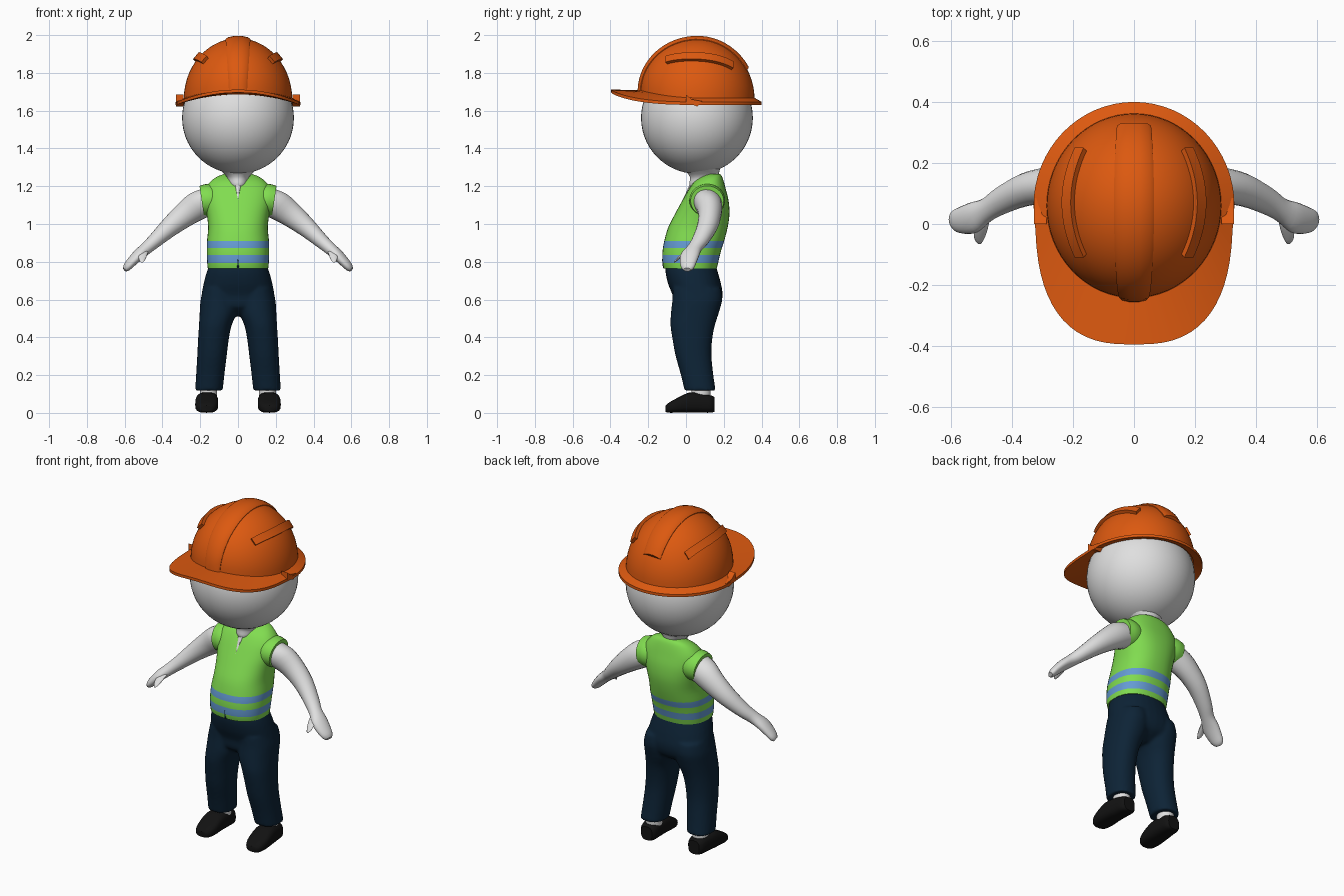
import bpy, bmesh, math
from mathutils import Vector

if "Cube" in bpy.data.objects:
    bpy.data.objects.remove(bpy.data.objects["Cube"])


def material(name, rgb):
    m = bpy.data.materials.new(name)
    m.diffuse_color = (*rgb, 1)
    m.use_nodes = True
    m.node_tree.nodes["Principled BSDF"].inputs["Base Color"].default_value = m.diffuse_color
    return m


ORANGE = material("helmet orange", (0.72, 0.10, 0.005))
WHITE = material("plain white", (0.74, 0.74, 0.74))
GREEN = material("vest green", (0.22, 0.72, 0.08))
BLUE = material("stripe blue", (0.13, 0.33, 0.66))
NAVY = material("trouser navy", (0.004, 0.017, 0.037))
BLACK = material("shoe black", (0.006, 0.006, 0.006))


def add_loops(bm, loops, wrap=False):
    """Bridge equal closed loops; cap the ends or wrap round."""
    rows = [[bm.verts.new(p) for p in loop] for loop in loops]
    n = len(rows[0])
    for i in range(len(rows) if wrap else len(rows) - 1):
        a, b = rows[i], rows[(i + 1) % len(rows)]
        for j in range(n):
            k = (j + 1) % n
            bm.faces.new((a[j], a[k], b[k], b[j]))
    if not wrap:
        bm.faces.new(rows[0])
        bm.faces.new(rows[-1])


def finish(name, bm, mat, angle=40):
    bmesh.ops.recalc_face_normals(bm, faces=bm.faces[:])
    me = bpy.data.meshes.new(name)
    bm.to_mesh(me)
    bm.free()
    me.materials.append(mat)
    me.polygons.foreach_set("use_smooth", [True] * len(me.polygons))
    me.set_sharp_from_angle(angle=math.radians(angle))
    ob = bpy.data.objects.new(name, me)
    bpy.context.collection.objects.link(ob)
    return ob


def make(name, loops, mat, wrap=False, angle=40):
    bm = bmesh.new()
    add_loops(bm, loops, wrap)
    return finish(name, bm, mat, angle)


def smooth_rings(rings, steps):
    """Catmull-Rom interpolation of (x, y, z, a, b) rings."""
    out = []
    for i in range(len(rings) - 1):
        p0, p1, p2, p3 = (rings[max(0, min(len(rings) - 1, i + d))] for d in (-1, 0, 1, 2))
        for s in range(steps):
            t = s / steps
            out.append([0.5 * (2 * b + (c - a) * t + (2 * a - 5 * b + 4 * c - d) * t * t
                               + (3 * b - a - 3 * c + d) * t ** 3)
                        for a, b, c, d in zip(p0, p1, p2, p3)])
    return out + [rings[-1]]


def loft(rings, u=(1, 0, 0), v=(0, 1, 0), side=1, power=2.0, seg=28, steps=3):
    u, v = Vector(u), Vector(v)
    loops = []
    for x, y, z, a, b in smooth_rings(rings, steps):
        loop = []
        for i in range(seg):
            t = 2 * math.pi * i / seg
            c, s = math.cos(t), math.sin(t)
            p = (Vector((x, y, z)) + u * a * math.copysign(abs(c) ** (2 / power), c)
                 + v * b * math.copysign(abs(s) ** (2 / power), s))
            loop.append((p.x * side, p.y, p.z))
        loops.append(loop)
    return loops


def fb(z, rx, front, back, x=0):
    """Horizontal ring from its front and back limits."""
    return (x, (front + back) / 2, z, rx, (back - front) / 2)


# Head and neck
bm = bmesh.new()
bmesh.ops.create_uvsphere(bm, u_segments=48, v_segments=28, radius=0.296)
bmesh.ops.translate(bm, verts=bm.verts, vec=(0, 0.058, 1.562))
finish("head", bm, WHITE)
make("neck", loft([fb(1.18, 0.03, 0.03, 0.15), fb(1.21, 0.052, 0.018, 0.165),
                   fb(1.25, 0.06, 0.02, 0.17), fb(1.29, 0.10, -0.01, 0.18)]), WHITE)

# Vest with two reflective stripes
vest = make("vest", loft([
    fb(0.765, 0.160, -0.118, 0.163), fb(0.794, 0.163, -0.124, 0.170),
    fb(0.836, 0.165, -0.125, 0.180), fb(0.873, 0.165, -0.122, 0.190),
    fb(0.910, 0.164, -0.115, 0.202), fb(0.98, 0.158, -0.095, 0.220),
    fb(1.05, 0.165, -0.060, 0.230), fb(1.12, 0.178, -0.022, 0.226),
    fb(1.18, 0.176, 0.012, 0.212), fb(1.225, 0.145, 0.045, 0.200),
    fb(1.252, 0.108, 0.085, 0.190), fb(1.265, 0.07, 0.115, 0.18)],
    power=2.35, seg=40), GREEN, angle=60)
vest.data.materials.append(BLUE)
for f in vest.data.polygons:
    if 0.794 < f.center.z < 0.836 or 0.873 < f.center.z < 0.91:
        f.material_index = 1

# Collar opening and hem slit
make("collar_opening", loft([(0, -0.033, 1.09, 0.001, 0.005), (0, -0.001, 1.15, 0.007, 0.006),
                             (0, 0.024, 1.205, 0.014, 0.007)], seg=8), WHITE)
make("hem_slit", loft([(0, -0.119, 0.766, 0.006, 0.003), (0, -0.125, 0.815, 0.001, 0.002)],
                      seg=8, steps=1), NAVY)

# Trousers: hips and legs fused into one skin
bm = bmesh.new()
add_loops(bm, loft([fb(0.785, 0.150, -0.108, 0.155), fb(0.74, 0.168, -0.108, 0.170),
                    fb(0.68, 0.183, -0.094, 0.186), fb(0.62, 0.193, -0.07, 0.194),
                    fb(0.56, 0.185, -0.06, 0.175), fb(0.515, 0.07, 0.0, 0.11)], power=2.2))
for side in (1, -1):
    add_loops(bm, loft([
        fb(0.66, 0.085, -0.07, 0.185, 0.098), fb(0.60, 0.098, -0.072, 0.192, 0.100),
        fb(0.53, 0.098, -0.080, 0.174, 0.105), fb(0.46, 0.086, -0.082, 0.152, 0.121),
        fb(0.38, 0.081, -0.070, 0.138, 0.131), fb(0.30, 0.078, -0.055, 0.135, 0.138),
        fb(0.20, 0.075, -0.027, 0.145, 0.147), fb(0.118, 0.073, -0.008, 0.157, 0.154)],
        side=side, power=2.2))
pants = finish("trousers", bm, NAVY)
mod = pants.modifiers.new("fuse", 'REMESH')
mod.mode, mod.voxel_size, mod.use_smooth_shade = 'VOXEL', 0.01, True
mod = pants.modifiers.new("relax", 'SMOOTH')
mod.iterations = 4

# Mirrored limbs
across = Vector((0.25, 0.97, 0)).normalized()
along = Vector((0.76, -0.2, -0.62)).normalized()
up = along.cross(across).normalized()
for side, tag in ((1, "left"), (-1, "right")):
    make(tag + "_armhole", loft([(0.10, 0.112, 1.128, 0.085, 0.075), (0.15, 0.112, 1.126, 0.095, 0.086),
                                 (0.192, 0.112, 1.122, 0.088, 0.080)],
                                (0, 1, 0), (0.15, 0, 1), side), GREEN)
    # Arm tapering into a flat mitten hand
    make(tag + "_arm", loft([
        (0.15, 0.112, 1.125, 0.078, 0.075), (0.21, 0.118, 1.098, 0.076, 0.078),
        (0.28, 0.125, 1.050, 0.062, 0.067), (0.36, 0.112, 0.985, 0.054, 0.053),
        (0.44, 0.075, 0.912, 0.045, 0.039), (0.485, 0.045, 0.872, 0.040, 0.033),
        (0.525, 0.022, 0.838, 0.050, 0.030), (0.560, 0.012, 0.803, 0.046, 0.026),
        (0.588, 0.008, 0.772, 0.036, 0.021), (0.600, 0.006, 0.758, 0.020, 0.012)],
        across, up, side, seg=20), WHITE)
    make(tag + "_thumb", loft([(0.495, 0.02, 0.862, 0.022, 0.022), (0.503, -0.018, 0.838, 0.022, 0.022),
                               (0.508, -0.046, 0.815, 0.017, 0.018), (0.508, -0.062, 0.802, 0.007, 0.008)],
                              (1, 0, 0), (0, 0.5, 0.87), side, seg=12), WHITE)
    # Ankle and shoe
    make(tag + "_ankle", loft([fb(0.06, 0.045, 0.03, 0.13, 0.155), fb(0.14, 0.045, 0.03, 0.13, 0.155)],
                              side=side, steps=1), WHITE)
    make(tag + "_shoe", loft([
        (0.168, -0.108, 0.022, 0.030, 0.016), (0.167, -0.092, 0.027, 0.048, 0.026),
        (0.166, -0.050, 0.039, 0.060, 0.038), (0.165, 0.015, 0.054, 0.060, 0.053),
        (0.161, 0.080, 0.053, 0.055, 0.052), (0.158, 0.130, 0.047, 0.050, 0.046),
        (0.157, 0.150, 0.045, 0.036, 0.040)],
        (1, 0, 0), (0, 0, 1), side, power=2.9, seg=20), BLACK)

# Helmet shell
CY, AX, AY, TOP = 0.06, 0.287, 0.303, 1.983


def base_z(c, s):
    return 1.70 - 0.04 * c * c if s < 0 else 1.66


def dome(theta, phi):
    c, s = math.cos(theta), math.sin(theta)
    zb = base_z(c, s)
    return Vector((AX * c * math.cos(phi), CY + AY * s * math.cos(phi),
                   zb + (TOP - zb) * math.sin(phi)))


N = 64
ANG = [2 * math.pi * i / N for i in range(N)]
make("helmet_shell", [[dome(t, p * 1.56 / 14) for t in ANG] for p in range(15)], ORANGE)

# Brim: narrow rim behind, long arched bill in front
brim = []
for t in ANG:
    c, s = math.cos(t), math.sin(t)
    if s < 0:
        e = 2 / 2.7
        x = math.copysign(0.325 * abs(c) ** e, c)
        y = CY - 0.456 * abs(s) ** e
        zo = 1.708 - 0.62 * x * x
    else:
        x, y, zo = 0.33 * c, CY + 0.341 * s, 1.642
    ix, iy, zi = AX * c, CY + AY * s, base_z(c, s)
    brim.append([(ix, iy, zi + 0.008), (x, y, zo + 0.004), (x, y, zo - 0.012),
                 (ix * 0.97, CY + (iy - CY) * 0.97, zi - 0.014)])
make("helmet_brim", brim, ORANGE, wrap=True, angle=35)


def on_dome(x, y, lift):
    t = math.atan2((y - CY) / AY, x / AX)
    r = min(1, math.hypot((y - CY) / AY, x / AX))
    p = dome(t, math.acos(r))
    return p + (p - Vector((0, CY, 1.68))).normalized() * lift


def raised_strip(name, rows, section):
    """Raised band; rows are (centre x, half width, y)."""
    make(name, [[on_dome(x + h * f, y, lift) for f, lift in section] for x, h, y in rows], ORANGE, angle=35)


# Centre ridge and side ribs
rows = []
for i in range(25):
    a = 0.02 + (math.pi - 0.56) * i / 24
    rows.append((0, 0.045 + 0.02 * math.sin(a), CY - AY * math.cos(a)))
raised_strip("helmet_ridge", rows, [(-1, -0.012), (-1, 0.004), (-0.8, 0.011), (-0.3, 0.014), (0.3, 0.014),
                                    (0.8, 0.011), (1, 0.004), (1, -0.012), (0, -0.012)])
for side, tag in ((1, "left"), (-1, "right")):
    rows = [(side * (0.210 - 0.04 * k * k), 0.014, 0.07 + 0.17 * k)
            for k in (i / 8 - 1 for i in range(17))]
    raised_strip(tag + "_helmet_rib", rows, [(-1, -0.012), (-1, 0.018), (1, 0.018), (1, -0.012)])
    # Side tab where bill meets rim
    make(tag + "_helmet_tab", [[(side * x, y, z) for y, z in
                                ((0.0, 1.685), (0.03, 1.66), (0.085, 1.65), (0.06, 1.622), (0.0, 1.645))]
                               for x in (0.288, 0.328)], ORANGE)
